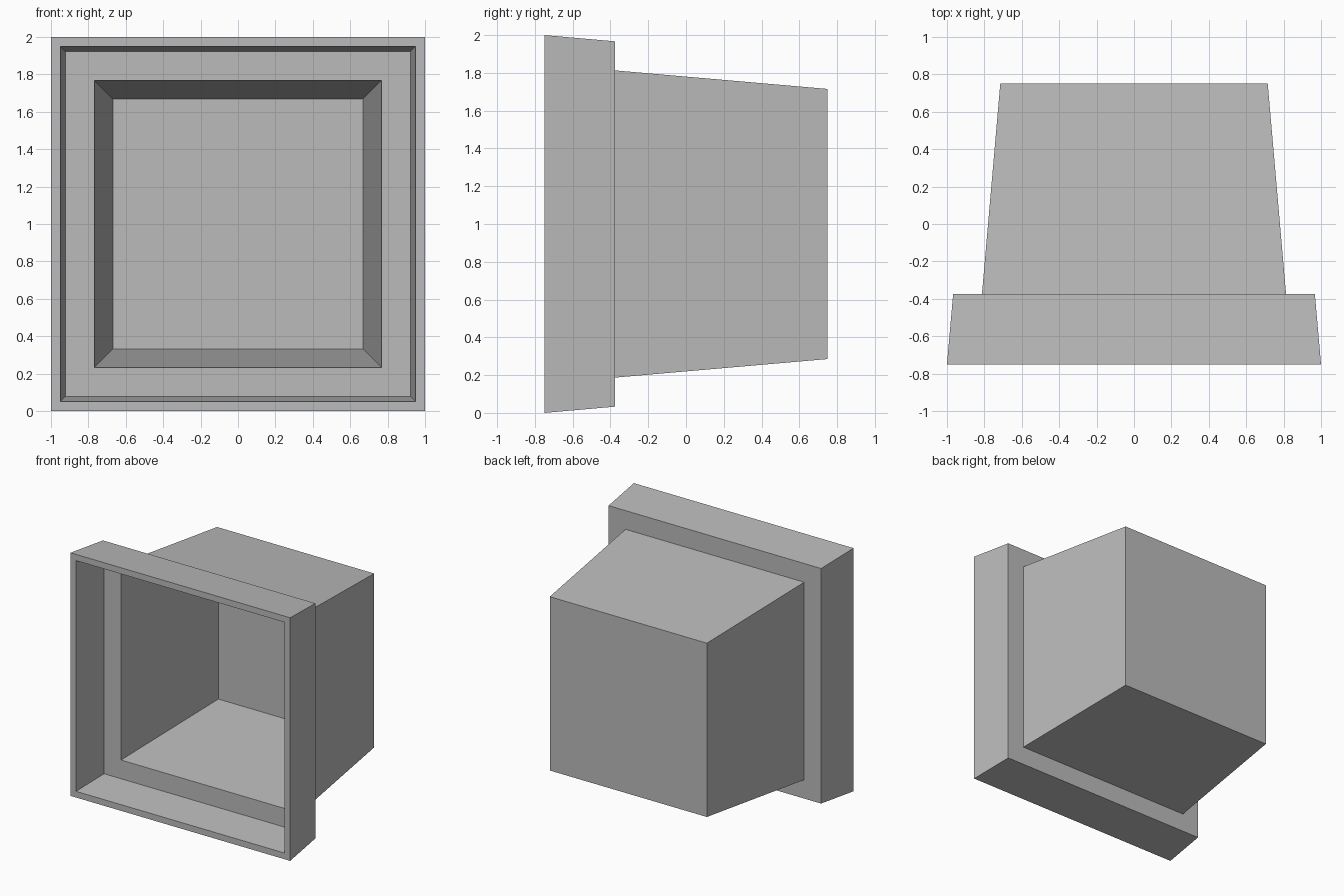
import bpy
import bmesh

cube = bpy.data.objects.get("Cube")
if cube:
    bpy.data.objects.remove(cube, do_unlink=True)

# Plain grey for the whole box
grey = bpy.data.materials.new("plain_grey")
grey.use_nodes = True
colour = (0.5, 0.5, 0.5, 1)
grey.diffuse_color = colour
grey.node_tree.nodes["Principled BSDF"].inputs["Base Color"].default_value = colour

CENTRE_Z = 1.0

# Square section as (depth y, half width): outer back, flange, rim, inner walls, inner back
profile = [
    (0.75, 0.715), (-0.375, 0.813), (-0.375, 0.967), (-0.75, 1.0),
    (-0.75, 0.949), (-0.425, 0.921), (-0.425, 0.767), (0.70, 0.669),
]


def square_ring(bm, y, half):
    corners = [(-1, -1), (1, -1), (1, 1), (-1, 1)]
    return [bm.verts.new((sx * half, y, CENTRE_Z + sz * half)) for sx, sz in corners]


# Loft the tapered, flanged shell and close both back panels
bm = bmesh.new()
rings = [square_ring(bm, y, half) for y, half in profile]
for a, b in zip(rings, rings[1:]):
    for i in range(4):
        j = (i + 1) % 4
        bm.faces.new((a[i], a[j], b[j], b[i]))
bm.faces.new(rings[0])
bm.faces.new(rings[-1])
bmesh.ops.recalc_face_normals(bm, faces=bm.faces)

mesh = bpy.data.meshes.new("flanged_box")
bm.to_mesh(mesh)
bm.free()
mesh.materials.append(grey)
box = bpy.data.objects.new("flanged_box", mesh)
bpy.context.collection.objects.link(box)
